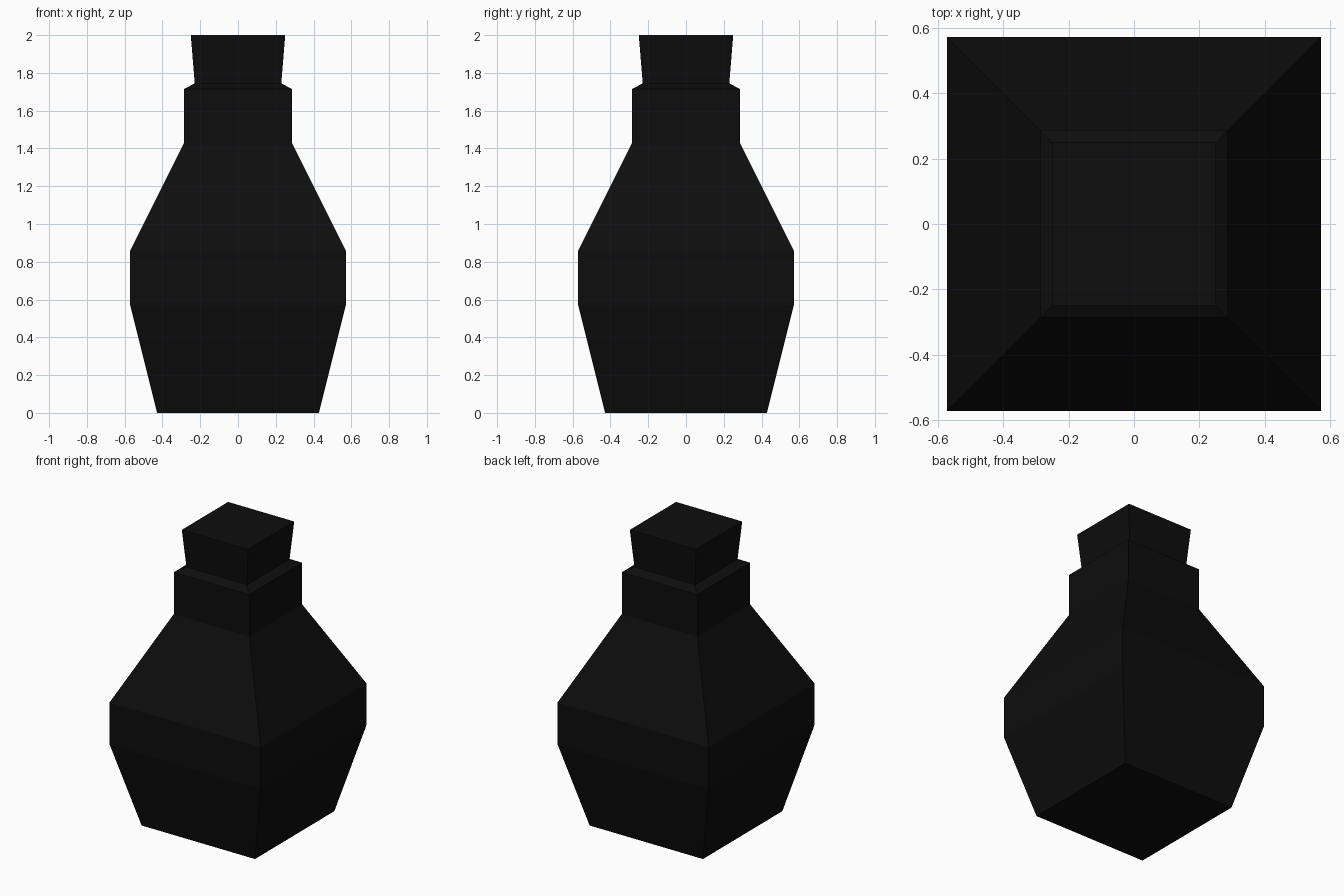
import bpy, bmesh

if "Cube" in bpy.data.objects:
    bpy.data.objects.remove(bpy.data.objects["Cube"])

# single near-black glass colour
black = bpy.data.materials.new("black glass")
black.diffuse_color = (0.004, 0.004, 0.004, 1)
black.use_nodes = True
black.node_tree.nodes["Principled BSDF"].inputs["Base Color"].default_value = black.diffuse_color


def square_loft(name, profile):
    """Stack square rings given as (half width, height) and cap both ends."""
    bm = bmesh.new()
    rings = [[bm.verts.new((sx * w, sy * w, z))
              for sx, sy in ((-1, -1), (1, -1), (1, 1), (-1, 1))]
             for w, z in profile]
    for low, high in zip(rings, rings[1:]):
        for i in range(4):
            j = (i + 1) % 4
            bm.faces.new((low[i], low[j], high[j], high[i]))
    bm.faces.new(rings[0][::-1])
    bm.faces.new(rings[-1])
    mesh = bpy.data.meshes.new(name)
    bm.to_mesh(mesh)
    bm.free()
    mesh.materials.append(black)
    obj = bpy.data.objects.new(name, mesh)
    bpy.context.collection.objects.link(obj)
    return obj


# bottle: tapered base, belly, shoulders, neck and sloped lip
square_loft("bottle", [(0.4286, 0), (0.5714, 0.5714), (0.5714, 0.857),
                       (0.2857, 1.4286), (0.2857, 1.7143), (0.229, 1.745)])

# stopper: flares outward to the top, slightly sunk into the lip
square_loft("stopper", [(0.228, 1.73), (0.25, 2.0)])
